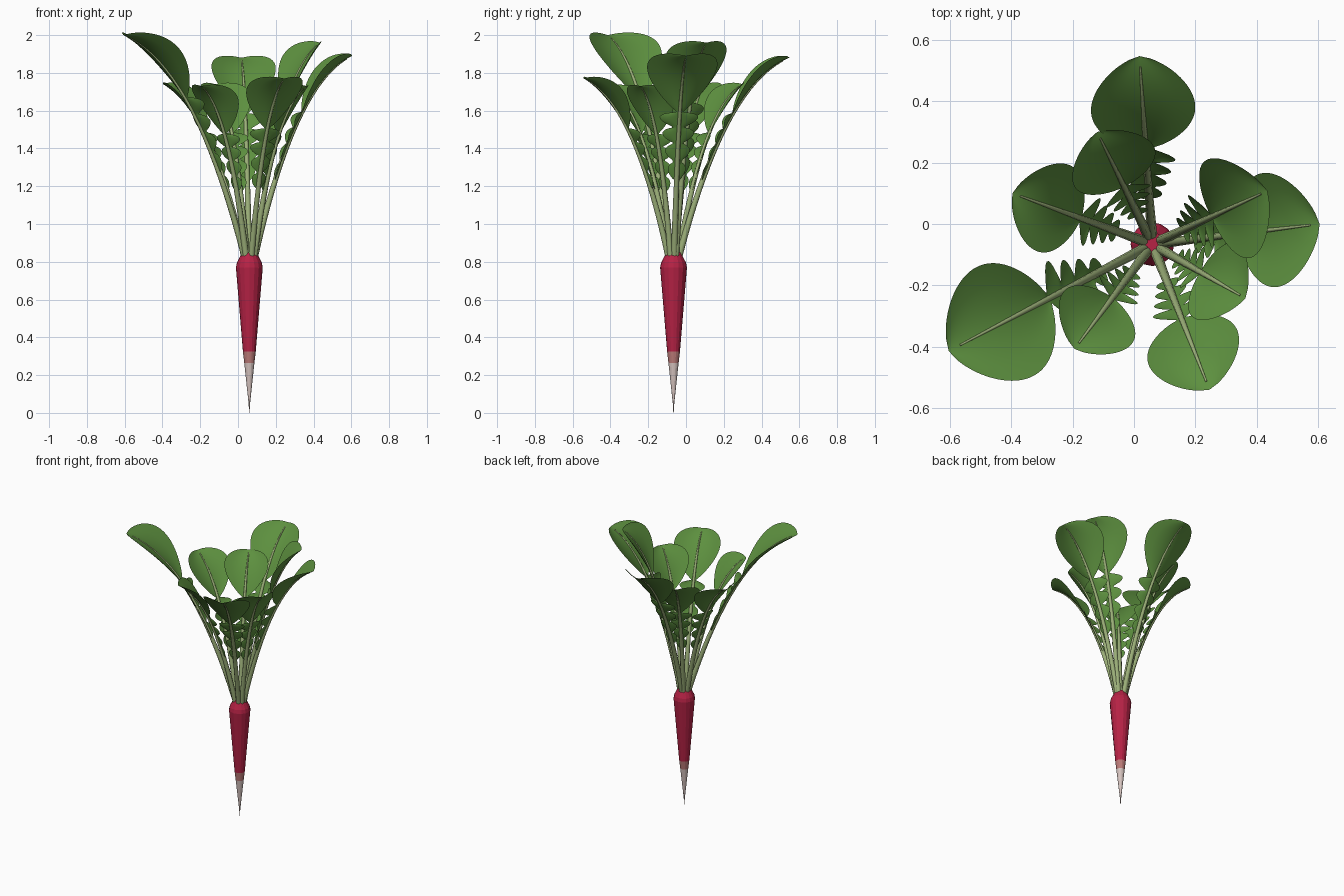
import bpy, bmesh, math
from mathutils import Vector

if "Cube" in bpy.data.objects:
    bpy.data.objects.remove(bpy.data.objects["Cube"])

CX, CY = 0.06, -0.066   # root axis
CROWN = 0.83


def material(name, rgb):
    m = bpy.data.materials.new(name)
    m.diffuse_color = (*rgb, 1)
    m.use_nodes = True
    m.node_tree.nodes["Principled BSDF"].inputs["Base Color"].default_value = m.diffuse_color
    return m


RED = material("radish red", (0.47, 0.016, 0.06))
PINK = material("faded pink", (0.50, 0.20, 0.19))
WHITE = material("root white", (0.68, 0.56, 0.53))
GREEN = material("leaf green", (0.11, 0.28, 0.05))
STEM = material("stem pale green", (0.33, 0.43, 0.19))


def finish(bm, name, mats):
    me = bpy.data.meshes.new(name)
    bm.normal_update()
    bm.to_mesh(me)
    bm.free()
    for m in mats:
        me.materials.append(m)
    ob = bpy.data.objects.new(name, me)
    bpy.context.collection.objects.link(ob)
    return ob


def rings(bm, loops, cap=True):
    """Skin a list of equal-sized vertex rings."""
    rows = [[bm.verts.new(p) for p in loop] for loop in loops]
    n = len(rows[0])
    for a, b in zip(rows, rows[1:]):
        for i in range(n):
            j = (i + 1) % n
            f = bm.faces.new((a[i], a[j], b[j], b[i]))
            f.smooth = True
    if cap:
        bm.faces.new(rows[0][::-1])
        bm.faces.new(rows[-1])


# Root: lathe profile, coloured by height
profile = [(0.001, 0), (0.004, 0.05), (0.027, 0.265), (0.034, 0.325),
           (0.071, 0.77), (0.066, 0.795), (0.038, 0.85)]
SIDES = 16
bm = bmesh.new()
rings(bm, [[(CX + r * math.cos(math.tau * i / SIDES),
             CY + r * math.sin(math.tau * i / SIDES), z) for i in range(SIDES)]
           for r, z in profile])
for f in bm.faces:
    z = f.calc_center_median().z
    f.material_index = 2 if z < 0.265 else 1 if z < 0.325 else 0
    f.smooth = False
finish(bm, "root", (RED, PINK, WHITE))


def half_width(t, w):
    """Blade outline: four side lobes, then one broad end lobe."""
    if t < 0.53:
        v = (t - 0.24) / 0.29
        return w * (0.2 + 0.4 * v) * (0.2 + 0.8 * abs(math.sin(4 * math.pi * v)) ** 0.7)
    u = (t - 0.53) / 0.47
    return max(w * 0.1 * (1 - u), w * max(0, math.sin(math.pi * u ** 1.2)) ** 0.6)


def leaf(index, tip, w):
    d = Vector((tip[0] - CX, tip[1] - CY, 0))
    reach = d.length
    d.normalize()
    side = Vector((-d.y, d.x, 0))
    base = Vector((CX, CY, CROWN))
    p0 = base + d * 0.03
    p2 = Vector(tip)
    p1 = base + d * reach * 0.44 + Vector((0, 0, 0.87 * (tip[2] - CROWN)))

    def frame(t):
        p = p0 * (1 - t) ** 2 + p1 * 2 * t * (1 - t) + p2 * t * t
        tan = ((p1 - p0) * (1 - t) + (p2 - p1) * t).normalized()
        return p, tan.cross(side).normalized()

    # Stalk and midrib: tapered tube
    bm = bmesh.new()
    loops = []
    for k in range(19):
        t = 0.95 * k / 18
        p, n = frame(t)
        r = 0.015 * (1 - t) + 0.0025
        loops.append([p + side * r * math.cos(a) + n * r * math.sin(a)
                      for a in (math.tau * i / 8 for i in range(8))])
    rings(bm, loops)
    bmesh.ops.recalc_face_normals(bm, faces=bm.faces)
    finish(bm, f"leaf_stalk_{index}", (STEM,))

    # Blade: cupped strip following the stalk
    bm = bmesh.new()
    rows = []
    steps = 88
    for k in range(steps + 1):
        t = 0.24 + 0.76 * k / steps
        p, n = frame(t)
        hw = half_width(t, w)
        rows.append([bm.verts.new(p + side * hw * s + n * 0.3 * hw * s * s)
                     for s in (-1, -0.67, -0.33, 0, 0.33, 0.67, 1)])
    for a, b in zip(rows, rows[1:]):
        for i in range(6):
            f = bm.faces.new((a[i], b[i], b[i + 1], a[i + 1]))
            f.smooth = True
    bmesh.ops.remove_doubles(bm, verts=bm.verts, dist=0.0003)
    bm.normal_update()
    if sum(f.normal.z * f.calc_area() for f in bm.faces) < 0:
        bmesh.ops.reverse_faces(bm, faces=bm.faces)
    finish(bm, f"leaf_blade_{index}", (GREEN,))


# Leaves: tip position and half width of the end lobe
LEAVES = [((0.018, 0.547, 1.88), 0.17), ((-0.12, 0.30, 1.74), 0.145),
          ((-0.396, 0.10, 1.74), 0.15), ((-0.604, -0.414, 2.0), 0.20),
          ((-0.194, -0.407, 1.73), 0.14), ((0.246, -0.54, 1.77), 0.155),
          ((0.363, -0.242, 1.73), 0.14), ((0.605, 0.0, 1.89), 0.187),
          ((0.435, 0.108, 1.96), 0.175)]
for i, (tip, w) in enumerate(LEAVES, 1):
    leaf(i, tip, w)
